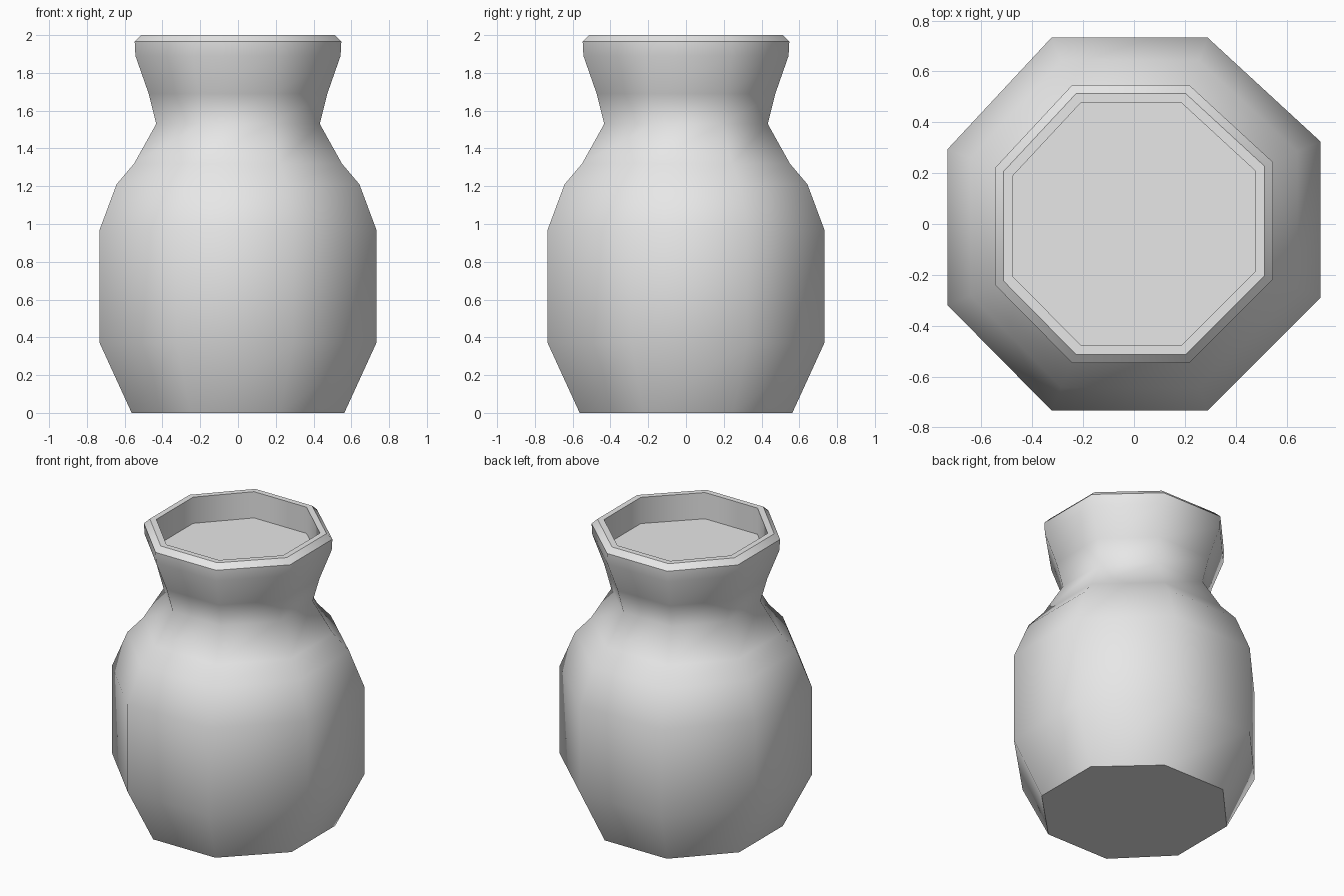
import bpy
import bmesh

cube = bpy.data.objects.get("Cube")
if cube:
    bpy.data.objects.remove(cube, do_unlink=True)

# Plain grey clay
clay = bpy.data.materials.new("plain_grey")
clay.use_nodes = True
grey = (0.8, 0.8, 0.8, 1.0)
clay.diffuse_color = grey
clay.node_tree.nodes["Principled BSDF"].inputs["Base Color"].default_value = grey

# Slightly uneven eight-sided cross-section, half width HALF, counter-clockwise
HALF = 0.7325
SECTION = [(HALF, -0.29), (HALF, 0.325), (0.29, HALF), (-0.325, HALF),
           (-HALF, 0.295), (-HALF, -0.32), (-0.325, -HALF), (0.29, -HALF)]

# Profile from the foot up over the lip and down to the inner floor:
# half width, height, crisp ring or not
PROFILE = [
    (0.563, 0.0, True),       # foot
    (0.7325, 0.37, False),    # belly
    (0.7325, 0.97, False),
    (0.643, 1.21, False),     # shoulder
    (0.55, 1.32, False),
    (0.433, 1.53, False),     # neck
    (0.473, 1.69, False),
    (0.543, 1.89, False),     # lip
    (0.547, 1.965, True),
    (0.513, 2.0, True),
    (0.475, 2.0, True),
    (0.475, 1.82, True),      # inner floor
]


def build_pot(name):
    bm = bmesh.new()
    rings = []
    for half, z, crisp in PROFILE:
        s = half / HALF
        rings.append([bm.verts.new((x * s, y * s, z)) for x, y in SECTION])
    n = len(SECTION)
    # Walls between neighbouring rings
    for low, high in zip(rings, rings[1:]):
        for i in range(n):
            j = (i + 1) % n
            bm.faces.new((low[i], low[j], high[j], high[i]))
    # Closed base and inner floor
    bm.faces.new(list(reversed(rings[0])))
    bm.faces.new(rings[-1])
    for face in bm.faces:
        face.smooth = True
    # Crisp rings at the foot, lip and inner floor
    for ring, (_, _, crisp) in zip(rings, PROFILE):
        if crisp:
            for i in range(n):
                bm.edges.get((ring[i], ring[(i + 1) % n])).smooth = False
    mesh = bpy.data.meshes.new(name)
    bm.to_mesh(mesh)
    bm.free()
    mesh.materials.append(clay)
    obj = bpy.data.objects.new(name, mesh)
    bpy.context.scene.collection.objects.link(obj)
    return obj


build_pot("pot")
